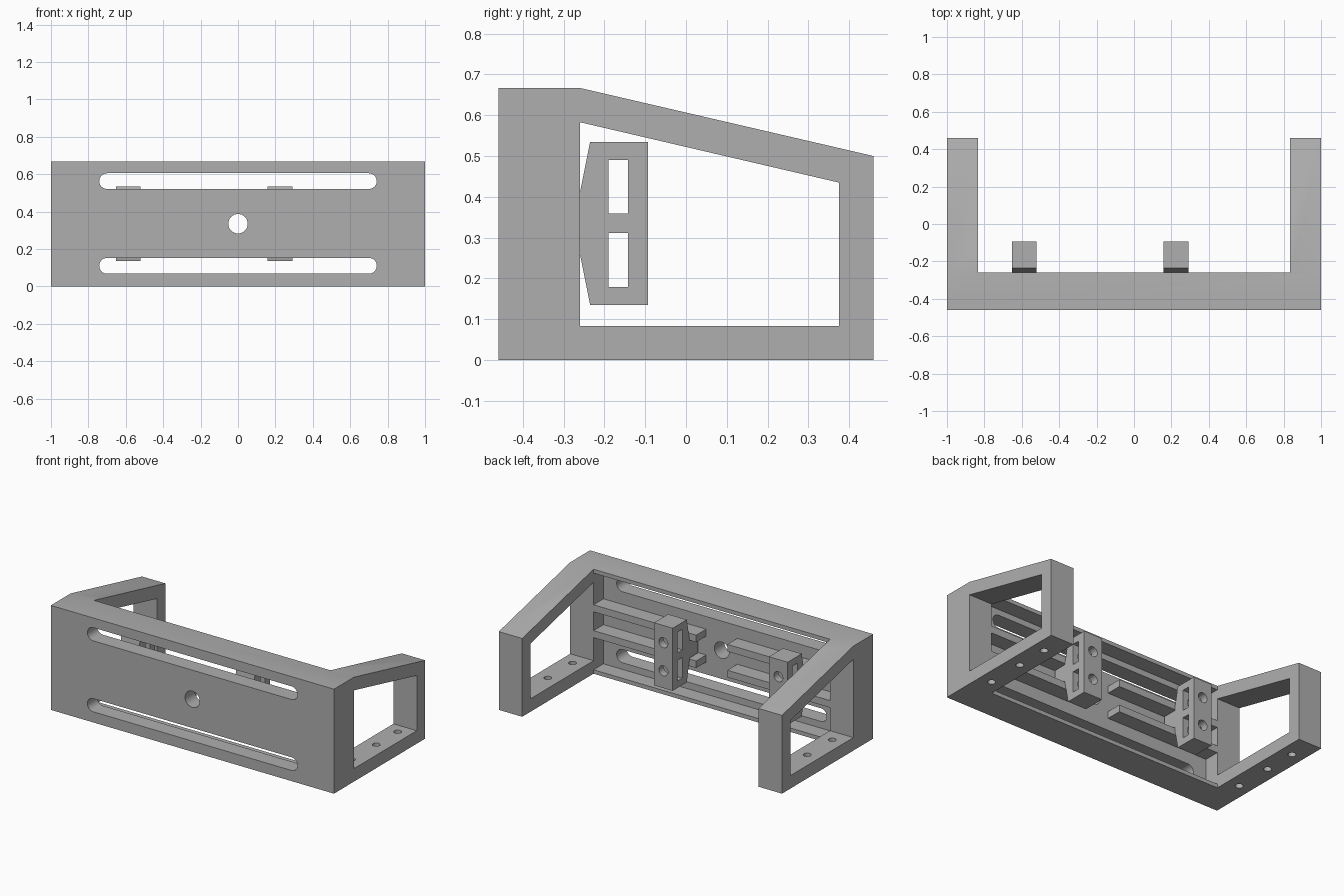
import bpy
import bmesh
import math
from mathutils import Vector

cube = bpy.data.objects.get("Cube")
if cube:
    bpy.data.objects.remove(cube, do_unlink=True)

grey = bpy.data.materials.new("plain grey")
grey.use_nodes = True
grey.diffuse_color = (0.43, 0.43, 0.43, 1)
grey.node_tree.nodes["Principled BSDF"].inputs["Base Color"].default_value = grey.diffuse_color


def prism(name, points, start, depth):
    """Extrude a closed 3D outline from a start offset along a depth vector."""
    bm = bmesh.new()
    face = bm.faces.new([bm.verts.new(Vector(p) + Vector(start)) for p in points])
    out = bmesh.ops.extrude_face_region(bm, geom=[face])
    moved = [v for v in out["geom"] if isinstance(v, bmesh.types.BMVert)]
    bmesh.ops.translate(bm, verts=moved, vec=depth)
    bmesh.ops.recalc_face_normals(bm, faces=bm.faces)
    mesh = bpy.data.meshes.new(name)
    bm.to_mesh(mesh)
    bm.free()
    mesh.materials.append(grey)
    obj = bpy.data.objects.new(name, mesh)
    bpy.context.collection.objects.link(obj)
    return obj


def side_prism(name, yz, x0, x1):
    return prism(name, [(0, y, z) for y, z in yz], (x0, 0, 0), (x1 - x0, 0, 0))


def box(name, x0, x1, y0, y1, z0, z1):
    return side_prism(name, [(y0, z0), (y1, z0), (y1, z1), (y0, z1)], x0, x1)


def slot(name, x0, x1, z, radius, y0, y1, steps=16):
    """Stadium outline along x, or a circle when x0 equals x1."""
    points = []
    for cx, turn in ((x1, -math.pi / 2), (x0, math.pi / 2)):
        for i in range(steps + (x0 != x1)):
            a = turn + math.pi * i / steps
            points.append((cx + radius * math.cos(a), 0, z + radius * math.sin(a)))
    return prism(name, points, (0, y0, 0), (0, y1 - y0, 0))


def upright_hole(name, x, y, radius, z0, z1, steps=32):
    ring = [(x + radius * math.cos(a), y + radius * math.sin(a), 0)
            for a in (math.tau * i / steps for i in range(steps))]
    return prism(name, ring, (0, 0, z0), (0, 0, z1 - z0))


def cut(target, cutter):
    mod = target.modifiers.new("cut", "BOOLEAN")
    mod.operation = "DIFFERENCE"
    mod.solver = "EXACT"
    mod.object = cutter
    bpy.context.view_layer.objects.active = target
    bpy.ops.object.modifier_apply(modifier=mod.name)
    bpy.data.objects.remove(cutter, do_unlink=True)


FRONT, LIP, BACK, WALL = -0.46, -0.26, 0.46, -0.36
INNER, MID = 0.835, 0.335

# Frame: one side profile across the full width, then hollowed out
frame = side_prism("frame", [(FRONT, 0), (BACK, 0), (BACK, 0.5),
                             (LIP, 0.667), (FRONT, 0.667)], -1, 1)
cut(frame, box("middle_space", -INNER, INNER, LIP, 0.6, -0.1, 0.8))
cut(frame, box("wall_recess", -INNER, INNER, WALL, 0, 0.025, 0.642))
cut(frame, side_prism("arm_window", [(LIP, 0.083), (0.375, 0.083),
                                     (0.375, 0.435), (LIP, 0.583)], -1.2, 1.2))

# Front wall slots and centre hole
for z in (0.11, 0.563):
    cut(frame, slot("wall_slot", -0.7, 0.7, z, 0.042, -0.6, -0.3))
cut(frame, slot("centre_hole", 0, 0, MID, 0.052, -0.6, -0.3))

# Mounting holes through the foot of each arm
for x in (-0.917, 0.917):
    for y in (-0.165, 0.085, 0.3):
        cut(frame, upright_hole("foot_hole", x, y, 0.023, -0.1, 0.2))

# Guide rails on the back of the wall
for side, label in ((-1, "right"), (1, "left")):
    x0, x1 = sorted((side * 0.11, side * INNER))
    for level, z in (("lower", 0.23), ("upper", 0.395)):
        box(f"{label}_{level}_rail", x0, x1, WALL - 0.005, LIP, z, z + 0.045)

# Sliding clamps: tapered body with a tongue between the rails
for label, x in (("right", -0.587), ("left", 0.225)):
    upper = [(-0.093, 0.2), (-0.235, 0.2), (-0.26, 0.075), (-0.26, 0.055), (-0.35, 0.055)]
    outline = [(y, MID + d) for y, d in upper]
    outline += [(y, MID - d) for y, d in reversed(upper)]
    clamp = side_prism(f"{label}_clamp", outline, x - 0.066, x + 0.066)
    for z in (0.245, 0.425):
        cut(clamp, box("nut_pocket", x - 0.2, x + 0.2, -0.19, -0.142, z - 0.066, z + 0.066))
        cut(clamp, slot("screw_hole", x, x, z, 0.032, -0.215, 0))

# Flat faces with smooth hole walls
for obj in [o for o in bpy.context.collection.objects if o.type == "MESH"]:
    bpy.ops.object.select_all(action="DESELECT")
    obj.select_set(True)
    bpy.context.view_layer.objects.active = obj
    bpy.ops.object.shade_smooth_by_angle(angle=math.radians(20))
